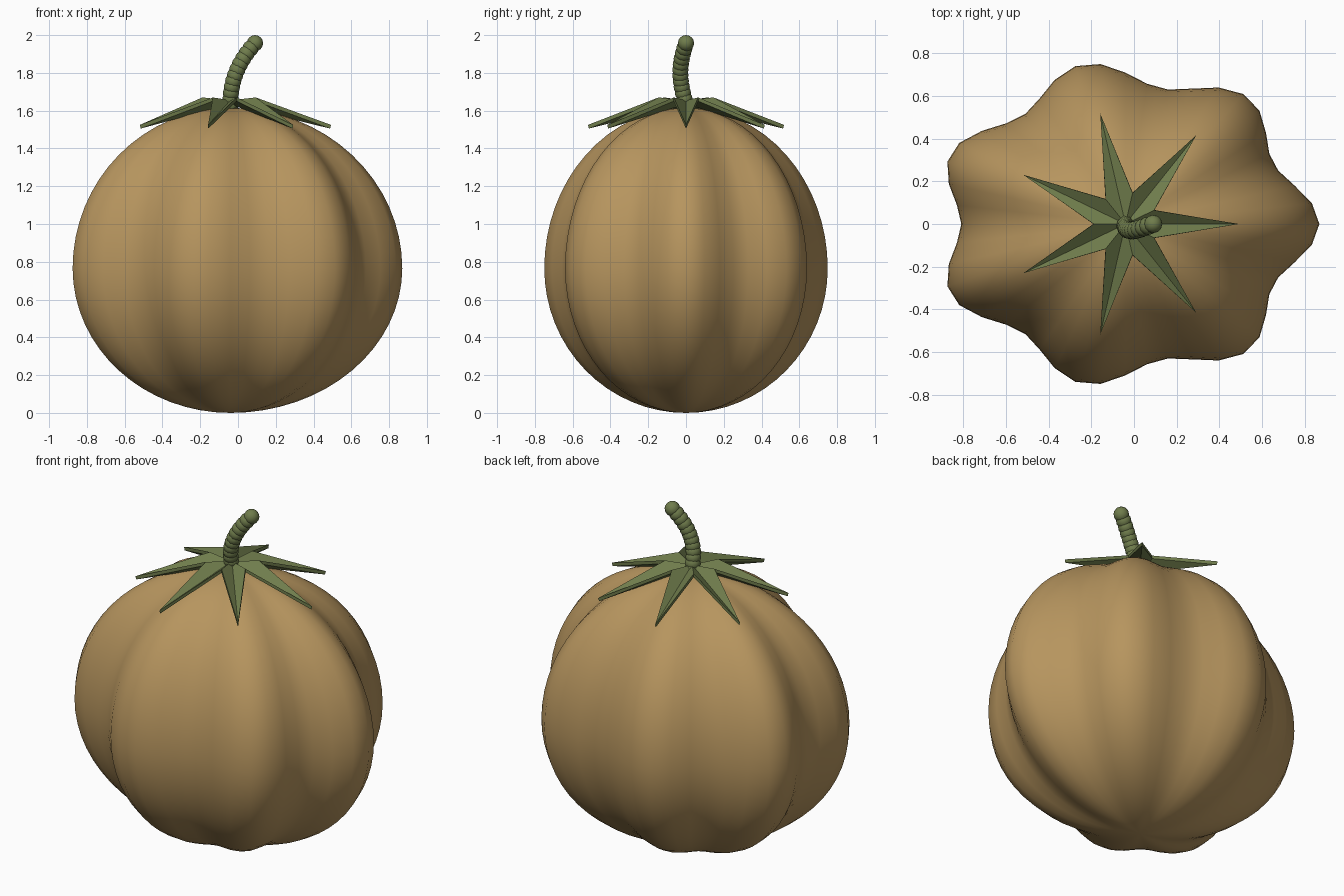
import bpy, bmesh, math
from mathutils import Vector

if "Cube" in bpy.data.objects:
    bpy.data.objects.remove(bpy.data.objects["Cube"])

LOBES = 7
CX = -0.04                      # axis of the fruit


def material(name, rgb):
    m = bpy.data.materials.new(name)
    m.diffuse_color = (*rgb, 1)
    m.use_nodes = True
    m.node_tree.nodes["Principled BSDF"].inputs["Base Color"].default_value = m.diffuse_color
    return m


def make_object(name, bm, mat, smooth=True):
    bmesh.ops.recalc_face_normals(bm, faces=bm.faces[:])
    mesh = bpy.data.meshes.new(name)
    bm.to_mesh(mesh)
    bm.free()
    mesh.materials.append(mat)
    if smooth:
        mesh.shade_smooth()
    ob = bpy.data.objects.new(name, mesh)
    bpy.context.collection.objects.link(ob)
    return ob


tan = material("tan_skin", (0.47, 0.30, 0.113))
green = material("leaf_green", (0.16, 0.203, 0.072))

# Lobed fruit body: sphere with ribs, wider in x, taller above its waist
bm = bmesh.new()
bmesh.ops.create_uvsphere(bm, u_segments=48, v_segments=32, radius=1)
for v in bm.verts:
    x, y, z = v.co
    rib = 1 + 0.083 * math.cos(LOBES * math.atan2(y, x))
    v.co = (CX + 0.84 * rib * x, 0.71 * rib * y,
            0.765 + z * (0.85 if z > 0 else 0.765))
make_object("fruit_body", bm, tan)

# Star calyx: folded leaves with low creases and raised notches
bm = bmesh.new()
centre = bm.verts.new((CX, 0, 1.645))
rim = []
for i in range(2 * LOBES):
    a = math.pi * i / LOBES
    r, z = (0.53, 1.515) if i % 2 == 0 else (0.15, 1.66)
    rim.append(bm.verts.new((CX + r * math.cos(a), r * math.sin(a), z)))
for i, v in enumerate(rim):
    bm.faces.new((centre, v, rim[(i + 1) % len(rim)]))
calyx = make_object("leaf_star", bm, green, smooth=False)
mod = calyx.modifiers.new("thickness", 'SOLIDIFY')
mod.thickness = 0.02
mod.offset = 0

# Curved stem of overlapping beads
bm = bmesh.new()
BEADS = 12
p0, p1, p2 = Vector((CX, 0, 1.63)), Vector((-0.045, 0, 1.81)), Vector((0.09, 0, 1.957))
for i in range(BEADS):
    t = i / (BEADS - 1)
    p = p0 * (1 - t) ** 2 + p1 * 2 * t * (1 - t) + p2 * t * t
    p.y = -0.03 * math.sin(math.pi * t)
    ball = bmesh.ops.create_uvsphere(bm, u_segments=12, v_segments=8, radius=0.043)
    bmesh.ops.translate(bm, verts=ball["verts"], vec=p)
make_object("stem", bm, green)
